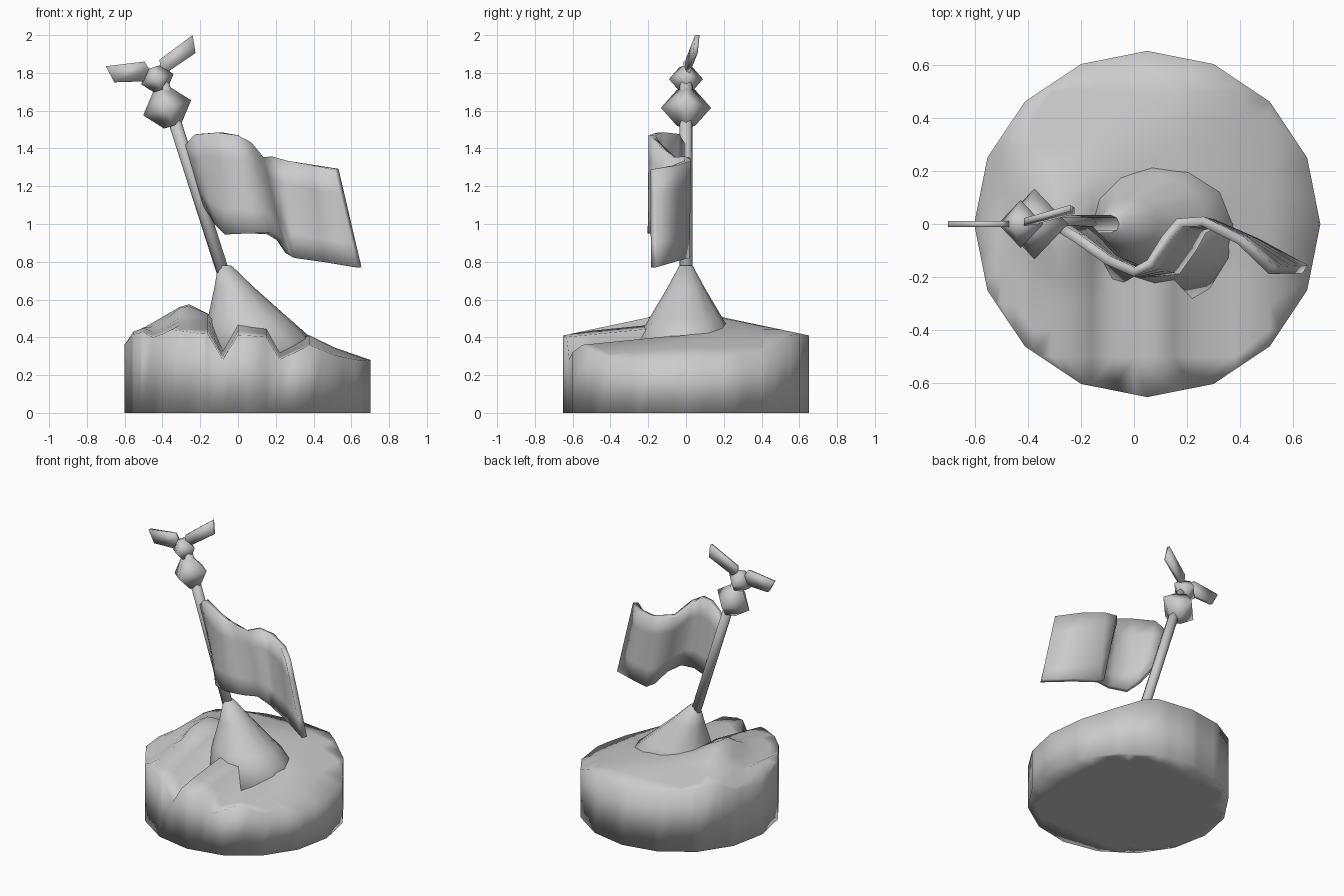
import bpy, bmesh, math
from mathutils import Vector

cube = bpy.data.objects.get("Cube")
if cube:
    bpy.data.objects.remove(cube)

grey = bpy.data.materials.new("plain grey")
grey.use_nodes = True
GREY = (0.6, 0.6, 0.6, 1)
grey.diffuse_color = GREY
grey.node_tree.nodes["Principled BSDF"].inputs["Base Color"].default_value = GREY


def make(name, bm):
    bmesh.ops.recalc_face_normals(bm, faces=bm.faces)
    mesh = bpy.data.meshes.new(name)
    bm.to_mesh(mesh)
    bm.free()
    mesh.materials.append(grey)
    for p in mesh.polygons:
        p.use_smooth = True
    ob = bpy.data.objects.new(name, mesh)
    bpy.context.collection.objects.link(ob)
    return ob


def loft(name, rings):
    """Bridge closed rings of points, one after another, and cap the ends."""
    bm = bmesh.new()
    loops = [[bm.verts.new(p) for p in ring] for ring in rings]
    n = len(loops[0])
    for a, b in zip(loops, loops[1:]):
        for i in range(n):
            j = (i + 1) % n
            bm.faces.new((a[i], a[j], b[j], b[i]))
    bm.faces.new(loops[0])
    bm.faces.new(loops[-1])
    return make(name, bm)


def lerp_table(table, t):
    if t <= table[0][0]:
        return table[0][1]
    for (a, u), (b, v) in zip(table, table[1:]):
        if t <= b:
            return u + (v - u) * (t - a) / (b - a)
    return table[-1][1]


# Rocky ground: ridges running front to back, highest in the middle
RIDGES = [(-.6, .36), (-.55, .44), (-.5, .455), (-.45, .435), (-.38, .47), (-.31, .56),
          (-.26, .575), (-.16, .53), (-.08, .34), (0, .48), (.15, .46), (.22, .34),
          (.38, .41), (.5, .35), (.7, .28)]
BACK = [(-.6, .36), (-.5, .45), (-.31, .56), (-.26, .575), (-.16, .52), (0, .48),
        (.15, .46), (.38, .41), (.5, .35), (.7, .28)]
CEILING = [(0, .58), (.13, .56), (.2, .505), (.65, .41)]


def ground(x, y):
    k = min(max(.5 - y / .2, 0), 1)
    h = k * lerp_table(RIDGES, x) + (1 - k) * lerp_table(BACK, x)
    # the front slopes down gently towards the rim
    return min(h - .1 * max(-y - .05, 0), lerp_table(CEILING, abs(y)))


bm = bmesh.new()
bmesh.ops.create_circle(bm, cap_ends=True, segments=16, radius=.652)
bmesh.ops.translate(bm, verts=bm.verts, vec=(.05, 0, 0))
cuts = [((x, 0, 0), (1, 0, 0)) for x, h in RIDGES[1:-1]]
cuts += [((0, i / 10, 0), (0, 1, 0)) for i in range(-5, 6)]
for point, normal in cuts:
    bmesh.ops.bisect_plane(bm, geom=bm.verts[:] + bm.edges[:] + bm.faces[:], dist=.015,
                           plane_co=point, plane_no=normal)
top = bmesh.ops.extrude_face_region(bm, geom=bm.faces[:], use_keep_orig=True)
for v in top["geom"]:
    if isinstance(v, bmesh.types.BMVert):
        v.co.z = ground(v.co.x, v.co.y)
make("rocky_ground", bm)

# Leaning mound that holds the pole
SECTIONS = [(.16, .36, .32, .28), (.055, .215, .195, .5), (-.018, .108, .1, .66), (-.07, .035, .035, .78)]
loft("mound", [[(cx + rx * math.cos(a), ry * math.sin(a), z)
                for a in (k * math.tau / 12 for k in range(12))] for cx, rx, ry, z in SECTIONS])

# Leaning pole, running on as the neck between the blocks
axis = Vector((-.30, 0, .95)).normalized()
side = Vector((axis.z, 0, -axis.x))
front = Vector((0, 1, 0))


def tilted_ring(centre, r, n):
    return [centre + (side * math.cos(k * math.tau / n) + front * math.sin(k * math.tau / n)) * r
            for k in range(n)]


loft("pole", [tilted_ring(Vector(c), .034, 8) for c in ((-.065, 0, .7), (-.405, 0, 1.76))])


# Two blunt diamond blocks at the top of the pole
def diamond(name, centre, radius, half, blunt):
    c = Vector(centre)
    loft(name, [tilted_ring(c + axis * h, r, 4)
                for h, r in ((-half, blunt), (0, radius), (half, blunt))])


diamond("lower_diamond", (-.375, 0, 1.615), .133, .1, .048)
diamond("upper_diamond", (-.427, 0, 1.767), .09, .066, .035)


# Thin blades sprouting from the upper diamond
def blade(name, outline):
    off = Vector((0, .012, 0))
    loft(name, [[Vector(p) + off * s for p in outline] for s in (-1, 1)])


blade("right_blade", [(-.7, 0, 1.835), (-.495, 0, 1.86), (-.47, 0, 1.82), (-.5, 0, 1.755), (-.655, 0, 1.75)])
blade("left_blade", [(-.24, .06, 2), (-.415, .01, 1.87), (-.41, 0, 1.78), (-.225, .05, 1.905)])

# Waving flag, spanned between its top and bottom edges
TOP = [(-.27, -.02, 1.42), (-.22, -.05, 1.475), (-.1, -.135, 1.485), (0, -.18, 1.47), (.06, -.15, 1.43),
       (.12, -.055, 1.35), (.17, .005, 1.355), (.26, .01, 1.335), (.4, -.06, 1.31), (.52, -.175, 1.29)]
BOTTOM = [(-.17, -.02, 1.1), (-.11, -.08, 1), (-.06, -.14, .945), (.05, -.185, .95), (.16, -.175, .95),
          (.22, -.09, .92), (.26, -.02, .85), (.3, 0, .82), (.46, -.07, .8), (.645, -.17, .77)]
ROWS = 4
bm = bmesh.new()
cols = [[bm.verts.new(Vector(t).lerp(Vector(b), r / ROWS)) for r in range(ROWS + 1)]
        for t, b in zip(TOP, BOTTOM)]
for a, b in zip(cols, cols[1:]):
    for r in range(ROWS):
        bm.faces.new((a[r], b[r], b[r + 1], a[r + 1]))
flag = make("flag", bm)
cloth = flag.modifiers.new("thickness", 'SOLIDIFY')
cloth.thickness = .036
cloth.offset = 0
